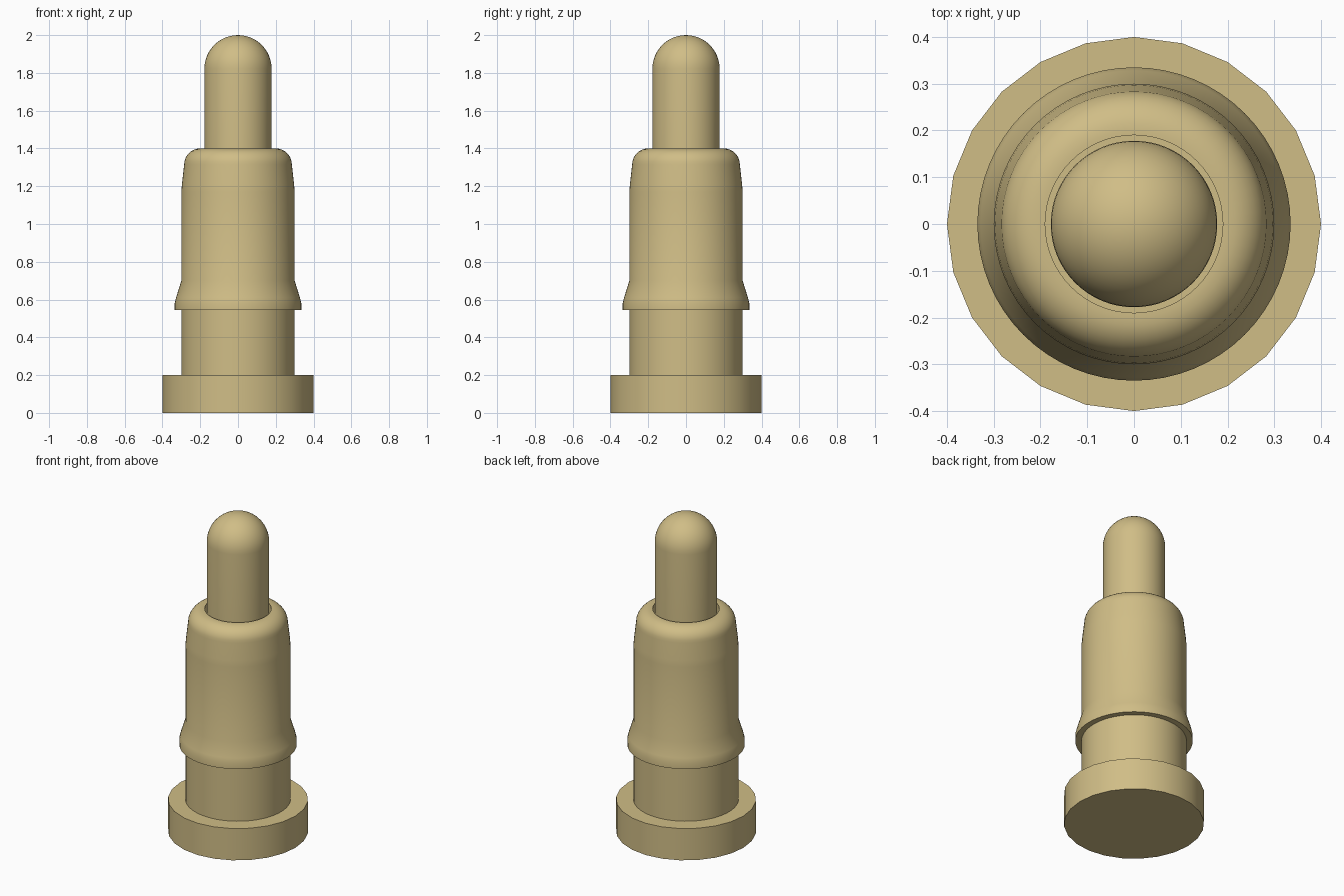
import bpy, math

cube = bpy.data.objects.get("Cube")
if cube:
    bpy.data.objects.remove(cube, do_unlink=True)

# Single brass finish
brass = bpy.data.materials.new("pale brass")
brass.use_nodes = True
COLOUR = (0.63, 0.51, 0.24, 1.0)
brass.diffuse_color = COLOUR
bsdf = next(n for n in brass.node_tree.nodes if n.type == 'BSDF_PRINCIPLED')
bsdf.inputs["Base Color"].default_value = COLOUR


def arc(r0, z0, radius, steps):
    """Quarter round from the outer side up to the top."""
    return [(r0 + radius * math.cos(a), z0 + radius * math.sin(a))
            for a in (math.pi / 2 * i / steps for i in range(steps + 1))]


def lathe(name, profile, sides):
    """Revolve an (r, z) profile, bottom to top on the outside, around z."""
    verts, rings, faces = [], [], []
    for r, z in profile:
        n = 1 if r < 1e-5 else sides
        rings.append([len(verts) + i for i in range(n)])
        verts += [(r * math.cos(math.tau * i / sides),
                   r * math.sin(math.tau * i / sides), z) for i in range(n)]
    for a, b in zip(rings, rings[1:]):
        for i in range(sides):
            j = (i + 1) % sides
            quad = [a[i % len(a)], a[j % len(a)], b[j % len(b)], b[i % len(b)]]
            faces.append(list(dict.fromkeys(quad)))
    mesh = bpy.data.meshes.new(name)
    mesh.from_pydata(verts, [], faces)
    mesh.materials.append(brass)
    obj = bpy.data.objects.new(name, mesh)
    bpy.context.collection.objects.link(obj)
    bpy.ops.object.select_all(action='DESELECT')
    obj.select_set(True)
    bpy.context.view_layer.objects.active = obj
    bpy.ops.object.shade_smooth_by_angle(angle=math.radians(32))
    return obj


# Flat foot disc
lathe("base_flange", [(0, 0), (0.40, 0), (0.40, 0.20), (0, 0.20)], 24)

# Hollow barrel: neck, flared collar, tapered shoulder, rounded lip and bore
barrel = [(0, 0.20), (0.30, 0.20), (0.30, 0.545), (0.335, 0.545),
          (0.335, 0.58), (0.328, 0.61), (0.30, 0.70), (0.30, 1.17),
          (0.297, 1.21)]
barrel += arc(0.20, 1.315, 0.085, 8)
barrel += [(0.19, 1.40), (0.19, 1.20), (0, 1.20)]
lathe("barrel", barrel, 64)

# Sliding pin with a domed tip
pin = [(0, 1.20), (0.178, 1.20)] + arc(0, 1.822, 0.178, 12)
lathe("plunger", pin, 64)
